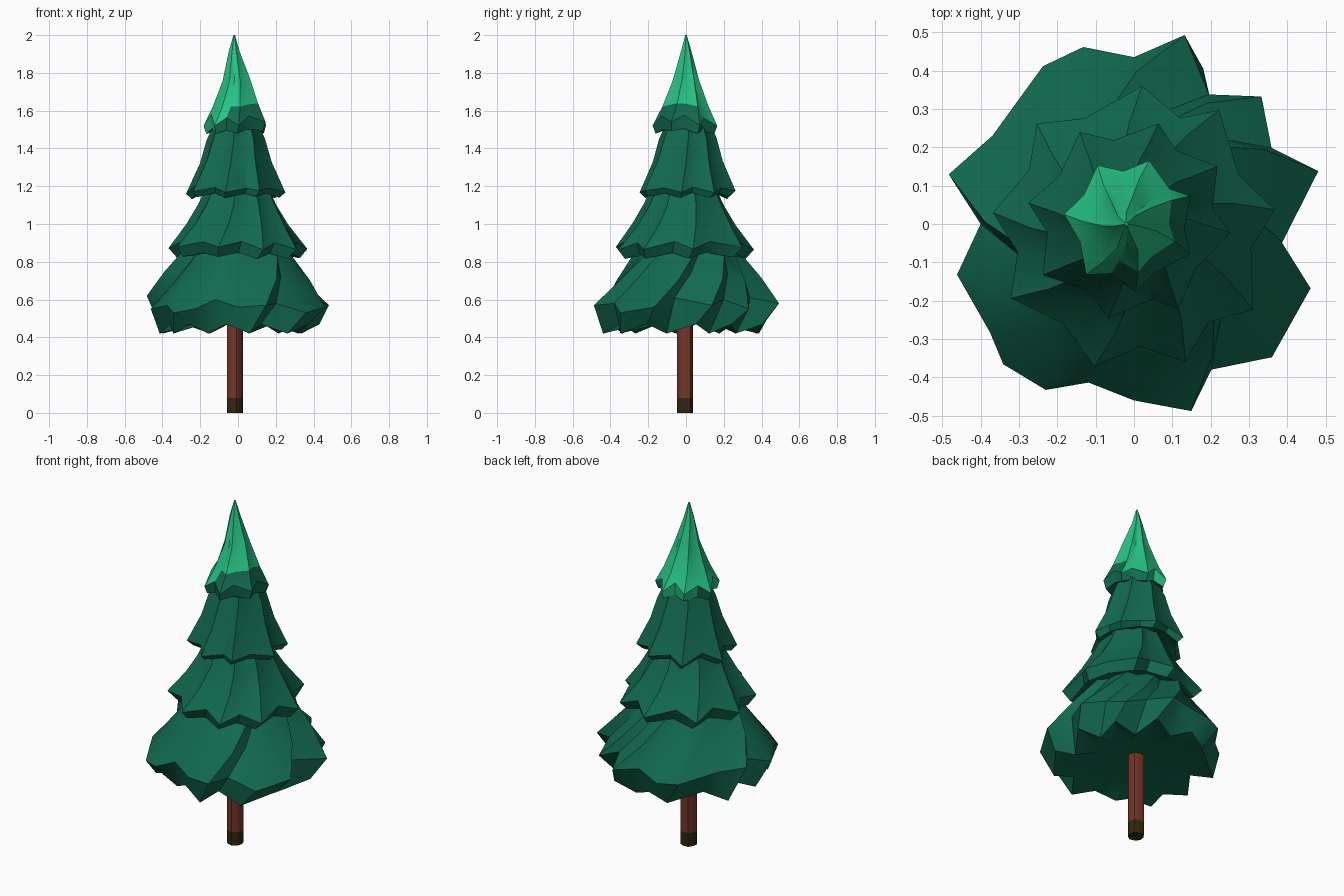
import bpy, math, random

if "Cube" in bpy.data.objects:
    bpy.data.objects.remove(bpy.data.objects["Cube"])

random.seed(4)


def material(name, rgb):
    m = bpy.data.materials.new(name)
    m.diffuse_color = (*rgb, 1)
    m.use_nodes = True
    m.node_tree.nodes["Principled BSDF"].inputs["Base Color"].default_value = m.diffuse_color
    return m


DARK = material("dark_green", (0.006, 0.145, 0.080))
BRIGHT = material("bright_green", (0.020, 0.560, 0.240))
BARK = material("bark_brown", (0.170, 0.038, 0.022))
ROOT = material("dark_root_brown", (0.035, 0.020, 0.006))


def loft(name, rings, mats, angle=35, cap_start=True):
    """Skin equal-length rings from top to bottom and cap both ends."""
    n = len(rings[0])
    verts = [p for ring in rings for p in ring]
    faces = []
    for k in range(len(rings) - 1):
        for i in range(n):
            j = (i + 1) % n
            faces.append((k * n + i, (k + 1) * n + i, (k + 1) * n + j, k * n + j))
    if cap_start:
        faces.append(tuple(range(n)))
    faces.append(tuple(reversed(range(len(verts) - n, len(verts)))))
    mesh = bpy.data.meshes.new(name)
    mesh.from_pydata(verts, [], faces)
    ob = bpy.data.objects.new(name, mesh)
    bpy.context.collection.objects.link(ob)
    for m in mats:
        mesh.materials.append(m)
    bpy.context.view_layer.objects.active = ob
    ob.select_set(True)
    bpy.ops.object.shade_smooth_by_angle(angle=math.radians(angle))
    ob.select_set(False)
    return ob


def polar(deg, r, z, cx=0.0, cy=0.0):
    a = math.radians(deg)
    return (cx + r * math.cos(a), cy + r * math.sin(a), z)


def skirt(name, tips, start, profile, cx=0.0, cy=0.0, mats=(DARK,)):
    """Pleated skirt; profile rows are tip r, valley r, tip z, valley z, twist."""
    spread = [(random.uniform(-5, 5), random.uniform(-0.03, 0.03),
               random.uniform(-0.02, 0.02)) for _ in range(tips * 2)]
    rings = []
    for rt, rv, zt, zv, tw in profile:
        ring = []
        w = min(1, 3 * abs(rt - rv) / rt) if rt > 0.05 else 0
        for i, (da, dr, dz) in enumerate(spread):
            r, z = (rv, zv) if i % 2 else (rt, zt)
            ring.append(polar(start + tw + i * 180 / tips + da,
                              r * (1 + dr * w), z + dz * w, cx, cy))
        rings.append(ring)
    return loft(name, rings, mats)


# Trunk with a darker foot
trunk_rings = [[polar(i * 40, 0.042 + 0.003 * (i % 2), z, -0.016, -0.004)
                for i in range(9)] for z in (0.75, 0.45, 0.08, 0.0)]
trunk = loft("trunk", trunk_rings, (BARK, ROOT), 50)
for p in trunk.data.polygons:
    p.material_index = int(p.center.z < 0.07)

# Widest skirt: angle, radius and height of each rim point
rim = [(-164, .48, .55), (-143, .47, .57), (-133, .50, .53), (-118, .49, .55),
       (-106, .43, .60), (-90, .46, .56), (-73, .51, .57), (-62, .43, .58),
       (-44, .50, .53), (-20, .49, .56), (-9, .385, .61), (16, .50, .57),
       (29, .41, .60), (45, .47, .55), (60, .39, .61), (75, .51, .58),
       (90, .435, .60), (106, .48, .56), (120, .475, .56), (148, .435, .60),
       (165, .50, .62), (180, .40, .60)]
rings = []
for k, twist, level in ((0.35, 42, 1.0), (0.56, 28, 0.84), (0.75, 14, 0.71)):
    rings.append([polar(a + twist, k * (0.48 + (r - 0.46) * 1.0), level + (z - 0.57) * k)
                  for a, r, z in rim])
rings.append([polar(a, r, z) for a, r, z in rim])
rings.append([polar(a - 9, r * 0.87, 0.445 + (0.025 if i % 2 else -0.025))
              for i, (a, r, z) in enumerate(rim)])
rings.append([polar(a - 14, r * 0.55, 0.47) for a, r, z in rim])
rings.append([polar(a - 18, 0.06, 0.49, -0.016) for a, r, z in rim])
loft("lowest_branches", rings, (DARK,))

# Second skirt
skirt("lower_middle_branches", 9, 10, [
    (0.12, 0.11, 1.30, 1.30, 14),
    (0.215, 0.19, 1.10, 1.10, 10),
    (0.275, 0.235, 1.00, 1.00, 6),
    (0.375, 0.31, 0.87, 0.91, 0),
    (0.33, 0.29, 0.82, 0.85, -3),
    (0.20, 0.19, 0.85, 0.85, -4)], 0, -0.01)

# Third skirt
skirt("upper_middle_branches", 8, -12, [
    (0.08, 0.07, 1.62, 1.62, 12),
    (0.155, 0.135, 1.45, 1.45, 8),
    (0.19, 0.16, 1.33, 1.33, 4),
    (0.265, 0.215, 1.17, 1.20, 0),
    (0.235, 0.20, 1.14, 1.17, -2),
    (0.14, 0.13, 1.19, 1.19, -2)], -0.01, 0.01)

# Bright crown, with dark lower folds facing front right
crown = skirt("crown", 7, 20, [
    (0.004, 0.004, 2.0, 2.0, 20),
    (0.030, 0.024, 1.91, 1.91, 18),
    (0.072, 0.055, 1.77, 1.77, 12),
    (0.125, 0.10, 1.63, 1.63, 5),
    (0.175, 0.14, 1.53, 1.57, 0),
    (0.160, 0.135, 1.485, 1.50, -2),
    (0.09, 0.08, 1.51, 1.51, -2)], -0.01, 0, (BRIGHT, DARK))
for v in crown.data.vertices:
    if v.co.z > 1.85:
        v.co.x -= 0.01
for p in crown.data.polygons:
    c = p.center
    if c.z < 1.52 or (c.z < 1.62 and c.x - c.y > 0.06):
        p.material_index = 1
